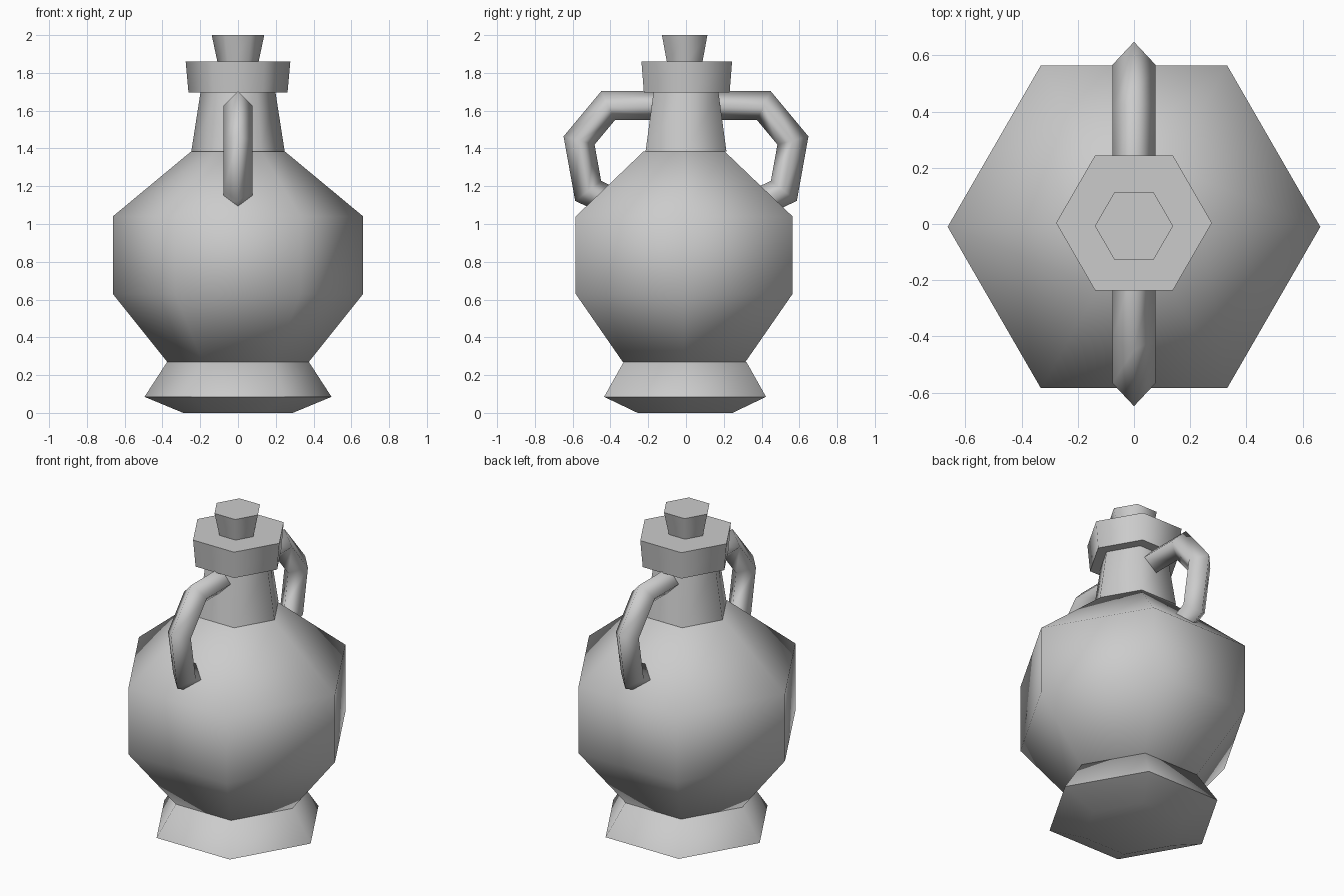
import bpy, bmesh
from math import cos, sin, pi, radians
from mathutils import Vector

if "Cube" in bpy.data.objects:
    bpy.data.objects.remove(bpy.data.objects["Cube"])

clay = bpy.data.materials.new("grey_clay")
clay.use_nodes = True
clay.diffuse_color = (0.6, 0.6, 0.6, 1)
clay.node_tree.nodes["Principled BSDF"].inputs["Base Color"].default_value = clay.diffuse_color


def loft(name, rings, angle, capped=True):
    """Skin a list of equal-sized vertex rings into one smooth-shaded object."""
    bm = bmesh.new()
    loops = [[bm.verts.new(p) for p in ring] for ring in rings]
    n = len(loops[0])
    for a, b in zip(loops, loops[1:]):
        for i in range(n):
            j = (i + 1) % n
            bm.faces.new((a[i], a[j], b[j], b[i]))
    if capped:
        bm.faces.new(loops[0][::-1])
        bm.faces.new(loops[-1])
    bmesh.ops.recalc_face_normals(bm, faces=bm.faces)
    mesh = bpy.data.meshes.new(name)
    bm.to_mesh(mesh)
    bm.free()
    mesh.materials.append(clay)
    obj = bpy.data.objects.new(name, mesh)
    bpy.context.collection.objects.link(obj)
    bpy.ops.object.select_all(action="DESELECT")
    obj.select_set(True)
    bpy.context.view_layer.objects.active = obj
    bpy.ops.object.shade_smooth_by_angle(angle=radians(angle))
    return obj


def turned(name, profile, y=0.0):
    """Six-sided turned part from (radius, height) pairs, corners on the x axis."""
    rings = [[(r * cos(i * pi / 3), y + r * sin(i * pi / 3), z) for i in range(6)]
             for r, z in profile]
    return loft(name, rings, 65)


def handle(name, side, path, radius):
    """Diamond-section tube with mitred bends, lying in the x = 0 plane."""
    pts = [Vector((0, side * y, z)) for y, z in path]
    across = Vector((radius, 0, 0))
    rings = []
    for i, p in enumerate(pts):
        before = (p - pts[i - 1]).normalized() if i else (pts[1] - p).normalized()
        after = (pts[i + 1] - p).normalized() if i < len(pts) - 1 else before
        tangent = (before + after).normalized()
        out = tangent.cross(Vector((1, 0, 0))) * radius / tangent.dot(before)
        rings.append([p + across, p + out, p - across, p - out])
    return loft(name, rings, 120, capped=False)


# Foot, belly and neck
turned("foot", [(0.29, 0), (0.495, 0.085), (0.375, 0.27)], -0.005)
turned("belly", [(0.375, 0.27), (0.663, 0.63), (0.663, 1.04), (0.247, 1.385)], -0.01)
turned("neck", [(0.247, 1.385), (0.198, 1.70)])

# Lip and stopper
turned("lip", [(0.262, 1.695), (0.277, 1.86)], 0.004)
turned("stopper", [(0.105, 1.84), (0.139, 2.0)], -0.007)

# Pair of bent handles
grip = [(0.15, 1.627), (0.412, 1.627), (0.566, 1.442), (0.518, 1.175), (0.40, 1.12)]
for label, side in (("front_handle", -1), ("back_handle", 1)):
    handle(label, side, grip, 0.077)
